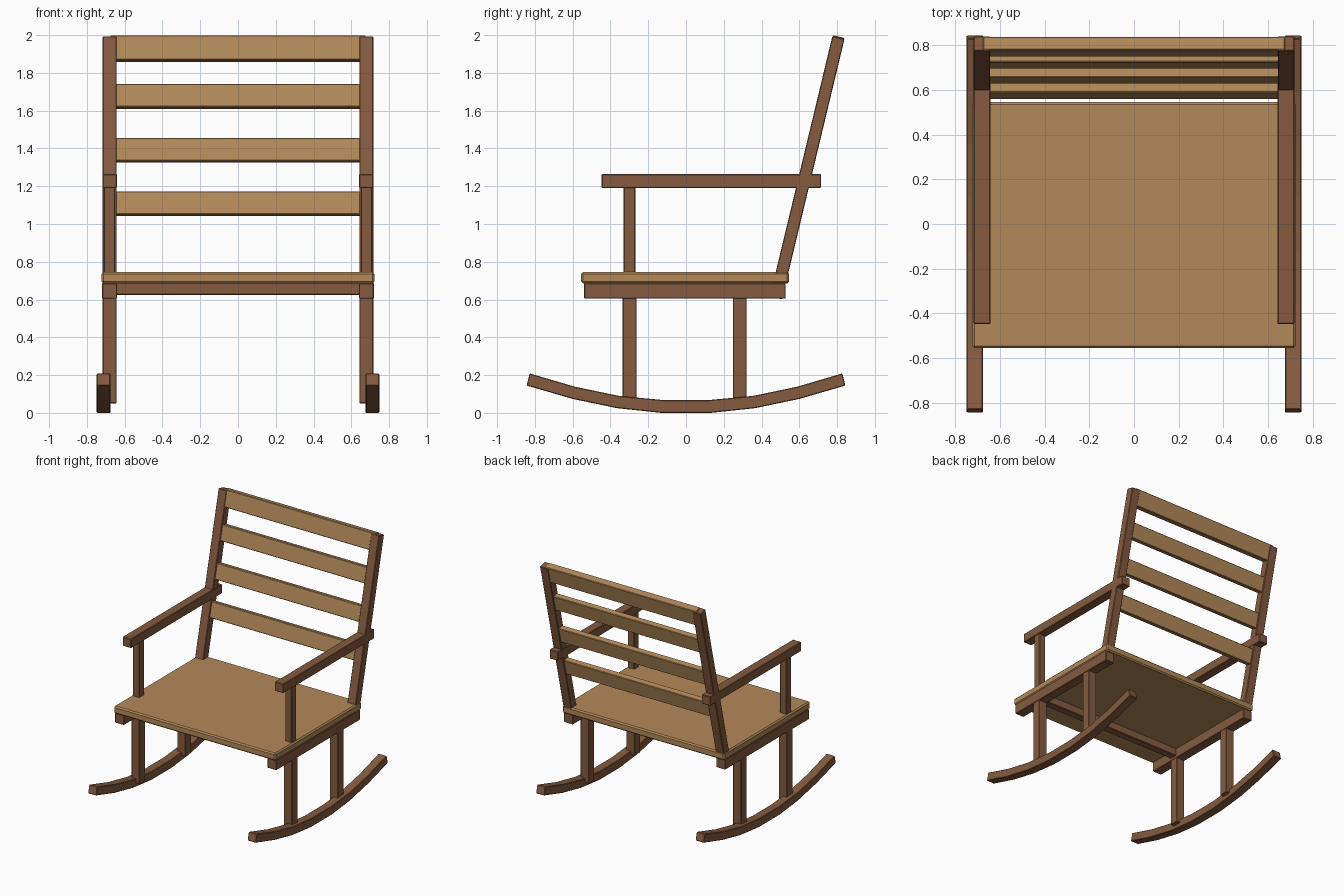
import bpy, bmesh, math
from mathutils import Matrix, Vector

if "Cube" in bpy.data.objects:
    bpy.data.objects.remove(bpy.data.objects["Cube"])


def material(name, rgb):
    m = bpy.data.materials.new(name)
    m.diffuse_color = (*rgb, 1)
    m.use_nodes = True
    m.node_tree.nodes["Principled BSDF"].inputs["Base Color"].default_value = m.diffuse_color
    return m


dark = material("dark_wood", (0.235, 0.105, 0.05))
light = material("light_wood", (0.45, 0.25, 0.10))
LEAN = math.radians(13.5)


def finish(name, bm, mat, bevel=0.004):
    """Ease the edges slightly and link the part."""
    bmesh.ops.recalc_face_normals(bm, faces=bm.faces)
    mesh = bpy.data.meshes.new(name)
    bm.to_mesh(mesh)
    bm.free()
    mesh.materials.append(mat)
    obj = bpy.data.objects.new(name, mesh)
    bpy.context.collection.objects.link(obj)
    mod = obj.modifiers.new("eased_edges", 'BEVEL')
    mod.width = bevel
    mod.segments = 1
    return obj


def beam(name, x, y, z, mat, bevel=0.004):
    """Box spanning the given (min, max) ranges."""
    bm = bmesh.new()
    bmesh.ops.create_cube(bm, size=1)
    lo, hi = Vector((x[0], y[0], z[0])), Vector((x[1], y[1], z[1]))
    bm.transform(Matrix.Translation((lo + hi) / 2) @ Matrix.Diagonal((*(hi - lo), 1)))
    return finish(name, bm, mat, bevel)


def leaning(name, centre, size, mat):
    """Box tilted back by the angle of the backrest."""
    bm = bmesh.new()
    bmesh.ops.create_cube(bm, size=1)
    bm.transform(Matrix.Translation(centre) @ Matrix.Rotation(-LEAN, 4, 'X')
                 @ Matrix.Diagonal((*size, 1)))
    return finish(name, bm, mat)


def back_y(z):
    return 0.807 - (1.987 - z) * math.tan(LEAN)


# Curved runner, half outline mirrored front to back
UNDER = [(0.13, 0.0), (0.365, 0.025), (0.60, 0.074), (0.844, 0.145)]
UPPER = [(0.828, 0.209), (0.59, 0.139), (0.355, 0.09), (0.12, 0.068)]


def rocker(name, x0, x1):
    bm = bmesh.new()
    low = [(-y, z) for y, z in reversed(UNDER)] + UNDER
    top = [(-y, z) for y, z in reversed(UPPER)]
    top = UPPER + top
    top.reverse()
    a, b = [[[bm.verts.new((x, y, z)) for y, z in row] for row in (low, top)]
            for x in (x0, x1)]
    n = len(low)
    for i in range(n - 1):
        bm.faces.new((a[0][i], a[0][i + 1], a[1][i + 1], a[1][i]))
        bm.faces.new((b[0][i], b[0][i + 1], b[1][i + 1], b[1][i]))
        for k in (0, 1):
            bm.faces.new((a[k][i], a[k][i + 1], b[k][i + 1], b[k][i]))
    for i in (0, n - 1):
        bm.faces.new((a[0][i], a[1][i], b[1][i], b[0][i]))
    return finish(name, bm, dark)


# Parts repeated on both sides
for side, s in (("left", -1), ("right", 1)):
    def xr(inner, outer):
        return tuple(sorted((s * inner, s * outer)))

    rocker(side + "_rocker", *xr(0.675, 0.748))
    beam(side + "_front_leg", xr(0.643, 0.717), (-0.335, -0.262), (0.05, 0.64), dark)
    beam(side + "_rear_leg", xr(0.643, 0.717), (0.248, 0.321), (0.05, 0.64), dark)
    beam(side + "_seat_rail", xr(0.64, 0.72), (-0.54, 0.528), (0.605, 0.687), dark)
    beam(side + "_arm_post", xr(0.65, 0.71), (-0.33, -0.268), (0.70, 1.20), dark)
    beam(side + "_armrest", xr(0.641, 0.717), (-0.447, 0.715), (1.19, 1.264), dark)
    zc = 1.298
    leaning(side + "_back_post", (s * 0.68, back_y(zc), zc),
            (0.074, 0.066, 1.378 / math.cos(LEAN)), dark)

# Seat board and the stretcher under it
beam("seat", (-0.722, 0.722), (-0.555, 0.545), (0.685, 0.745), light, 0.01)
beam("front_stretcher", (-0.65, 0.65), (-0.33, -0.268), (0.625, 0.69), dark)

# Backrest slats
leaning("top_slat", (0, back_y(1.928), 1.928), (1.35, 0.06, 0.133), light)
for i, z in enumerate((1.675, 1.390, 1.107)):
    leaning(f"back_slat_{i + 1}", (0, back_y(z), z), (1.35, 0.047, 0.125), light)
